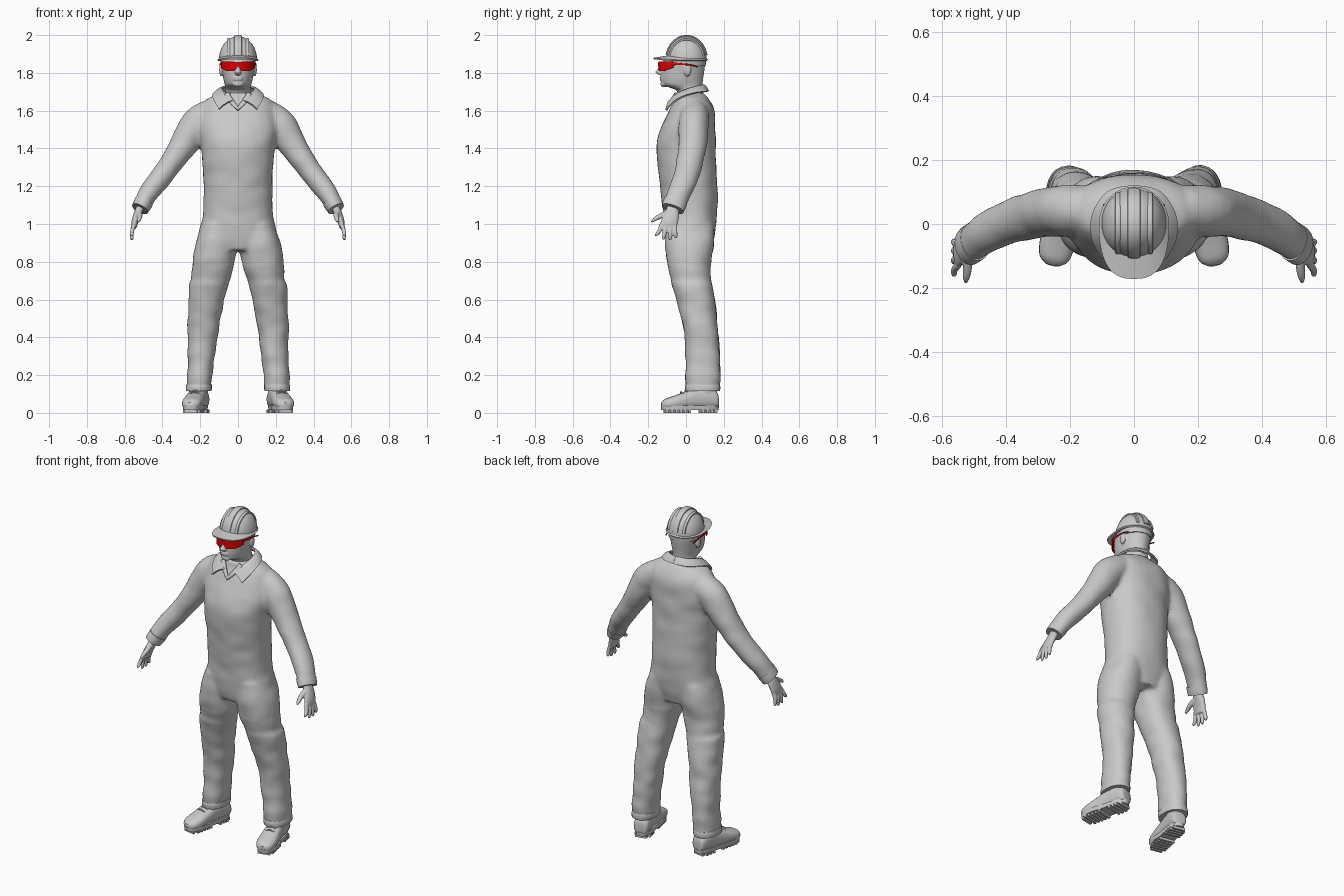
import bpy, bmesh, math
from mathutils import Vector, Matrix, noise

if "Cube" in bpy.data.objects:
    bpy.data.objects.remove(bpy.data.objects["Cube"], do_unlink=True)

X, Y, Z = Vector((1, 0, 0)), Vector((0, 1, 0)), Vector((0, 0, 1))
SIDES = (("left", 1), ("right", -1))


def material(name, colour):
    mat = bpy.data.materials.new(name)
    mat.use_nodes = True
    mat.diffuse_color = (*colour, 1)
    mat.node_tree.nodes["Principled BSDF"].inputs["Base Color"].default_value = (*colour, 1)
    return mat


GREY = material("plain grey", (.588, .588, .588))
RED = material("red", (.75, 0, 0))


def spline(points, steps=4):
    """Catmull-Rom through tuples of any length."""
    pts = [points[0], *points, points[-1]]
    out = []
    for i in range(len(points) - 1):
        for k in range(steps):
            t = k / steps
            out.append([.5 * (2 * b + (c - a) * t + (2 * a - 5 * b + 4 * c - d) * t * t
                              + (3 * b - a - 3 * c + d) * t ** 3)
                        for a, b, c, d in zip(*pts[i:i + 4])])
    return out + [list(points[-1])]


def loft(bm, rings, axes=None, ref=Y, n=24, power=2, steps=4):
    """Closed skin over rings (x, y, z, radius_u, radius_v); axes fixes the ring plane."""
    rings = spline(rings, steps)
    loops = []
    for i, (x, y, z, a, b) in enumerate(rings):
        if axes:
            u, v = axes
        else:
            nxt, prv = rings[min(i + 1, len(rings) - 1)], rings[max(i - 1, 0)]
            t = (Vector(nxt[:3]) - Vector(prv[:3])).normalized()
            v = (ref - t * ref.dot(t)).normalized()
            u = v.cross(t)
        loop = []
        for k in range(n):
            c, s = math.cos(math.tau * k / n), math.sin(math.tau * k / n)
            p, q = (math.copysign(abs(w) ** (2 / power), w) for w in (c, s))
            loop.append(bm.verts.new(Vector((x, y, z)) + u * a * p + v * b * q))
        loops.append(loop)
    for lo, hi in zip(loops, loops[1:]):
        for k in range(n):
            bm.faces.new((lo[k], lo[(k + 1) % n], hi[(k + 1) % n], hi[k]))
    bm.faces.new(loops[0][::-1])
    bm.faces.new(loops[-1])


def sheet(bm, rows):
    grid = [[bm.verts.new(p) for p in row] for row in rows]
    for lo, hi in zip(grid, grid[1:]):
        for k in range(len(lo) - 1):
            bm.faces.new((lo[k], lo[k + 1], hi[k + 1], hi[k]))


def ball(bm, place, size):
    bmesh.ops.create_uvsphere(bm, u_segments=16, v_segments=10, radius=1,
                              matrix=Matrix.Translation(place) @ Matrix.Diagonal((*size, 1)))


def box(bm, place, size):
    bmesh.ops.create_cube(bm, size=1, matrix=Matrix.Translation(place) @ Matrix.Diagonal((*size, 1)))


def mirrored(rings, s):
    return [(r[0] * s, *r[1:]) for r in rings]


def finish(name, bm, mat=GREY, voxel=0, thick=0, smooth=4, angle=40):
    bmesh.ops.recalc_face_normals(bm, faces=bm.faces)
    mesh = bpy.data.meshes.new(name)
    bm.to_mesh(mesh)
    bm.free()
    mesh.materials.append(mat)
    ob = bpy.data.objects.new(name, mesh)
    bpy.context.collection.objects.link(ob)
    for other in bpy.context.selected_objects:
        other.select_set(False)
    ob.select_set(True)
    bpy.context.view_layer.objects.active = ob
    if voxel:
        mod = ob.modifiers.new("blend", "REMESH")
        mod.mode, mod.voxel_size = "VOXEL", voxel
        mod = ob.modifiers.new("relax", "SMOOTH")
        mod.iterations = smooth
    if thick:
        mod = ob.modifiers.new("thickness", "SOLIDIFY")
        mod.thickness, mod.offset = thick, 0
    for mod in list(ob.modifiers):
        bpy.ops.object.modifier_apply(modifier=mod.name)
    bpy.ops.object.shade_smooth_by_angle(angle=math.radians(angle))
    return ob


# Coverall: torso, sleeves and trouser legs blended into one skin
bm = bmesh.new()
torso = [(.02, .86, .16, .115), (.02, .95, .205, .135), (.022, 1.05, .187, .142), (.015, 1.2, .182, .152),
         (0, 1.4, .195, .157), (.01, 1.5, .21, .145), (.03, 1.6, .2, .122), (.03, 1.66, .17, .092),
         (.018, 1.695, .09, .075)]
loft(bm, [(0, *r) for r in torso], (X, Y), n=32, power=2.2)
arm = [(.14, .045, 1.585, .08, .075), (.215, .042, 1.53, .088, .08), (.275, .036, 1.44, .077, .077),
       (.327, .025, 1.36, .066, .073), (.395, .005, 1.265, .059, .068), (.465, -.03, 1.175, .054, .064),
       (.515, -.068, 1.09, .045, .059)]
leg = [(.1, .02, 1, .09, .125), (.115, .02, .9, .11, .13), (.13, .015, .8, .112, .117),
       (.147, .028, .7, .1, .104), (.155, .03, .685, .105, .106), (.167, .05, .6, .094, .102),
       (.187, .083, .4, .079, .09), (.203, .09, .2, .067, .092), (.208, .088, .115, .065, .09)]
for _, s in SIDES:
    loft(bm, mirrored(arm, s))
    loft(bm, mirrored(leg, s), (X, Y), power=2.2)
coverall = finish("coverall", bm, voxel=.012, smooth=4)

# Soft cloth folds, stronger on the trousers
bm = bmesh.new()
bm.from_mesh(coverall.data)
for v in bm.verts:
    fold = noise.noise(Vector((v.co.x * 9, v.co.y * 9, v.co.z * 13)))
    v.co += v.normal * fold * (.007 if v.co.z < .8 else .004)
bm.to_mesh(coverall.data)
bm.free()

# Sleeve cuffs, trouser hems and hands
for side, s in SIDES:
    bm = bmesh.new()
    loft(bm, mirrored([(.497, -.055, 1.12, .05, .063), (.508, -.063, 1.1, .049, .063),
                       (.519, -.071, 1.08, .046, .061)], s))
    finish(side + "_cuff", bm)
    bm = bmesh.new()
    loft(bm, mirrored([(.206, .088, .15, .067, .091), (.207, .088, .135, .069, .094),
                       (.208, .088, .115, .068, .092)], s), (X, Y), power=2.2)
    finish(side + "_hem", bm)

    bm = bmesh.new()
    loft(bm, mirrored([(.51, -.067, 1.1, .023, .03), (.532, -.075, 1.05, .021, .039),
                       (.546, -.088, 1.01, .018, .045), (.551, -.093, .98, .014, .044)], s))
    for root, tip, low in ((-.128, -.158, .937), (-.106, -.118, .917), (-.083, -.084, .915), (-.06, -.054, .925)):
        loft(bm, mirrored([(.549, root, 1, .011, .012), (.561, (root + tip) / 2, .96, .011, .0115),
                           (.562, tip, low + .006, .009, .009), (.561, tip, low, .004, .004)], s), n=10)
    loft(bm, mirrored([(.525, -.085, 1.065, .015, .018), (.52, -.13, 1.045, .014, .015),
                       (.524, -.165, 1.025, .011, .012), (.526, -.183, 1.01, .005, .005)], s), ref=X, n=10)
    finish(side + "_hand", bm, voxel=.0045, smooth=2)

# Work boots with laces and lugged soles
for side, s in SIDES:
    place = Matrix.Diagonal((s, 1, 1, 1)) @ Matrix.Translation((.195, .15, 0)) @ Matrix.Rotation(.21, 4, "Z")
    bm = bmesh.new()
    upper = [(.02, .055, .022, .025), (.01, .068, .042, .044), (-.04, .08, .047, .06), (-.1, .078, .048, .058),
             (-.16, .066, .052, .046), (-.22, .054, .055, .036), (-.265, .047, .045, .027), (-.285, .042, .02, .014)]
    loft(bm, [(0, *r) for r in upper], (X, Z), power=2.4)
    loft(bm, [(0, -.05, .08, .046, .058), (0, -.05, .18, .046, .055)], (X, Y))
    bm.transform(place)
    finish(side + "_boot", bm)

    bm = bmesh.new()
    loft(bm, [(0, -.132, .014, .049, .153), (0, -.132, .038, .051, .156)], (X, Y), n=40, power=2.8, steps=1)
    for v in bm.verts:
        v.co.x *= 1.12 if v.co.y < -.14 else .96
    for i in range(12):
        y = -.262 + i * .024
        if not -.12 < y < -.075:
            box(bm, (0, y, .009), (.07 if i in (0, 11) else .094, .014, .018))
    bm.transform(place)
    finish(side + "_sole", bm, angle=30)

    bm = bmesh.new()
    for i in range(4):
        y, z = -.1 - i * .024, .137 - i * .0085
        loft(bm, [(-.034, y, z - .017, .004, .004), (0, y - .008, z, .004, .004),
                  (.034, y, z - .017, .004, .004)], n=8)
    bm.transform(place)
    finish(side + "_laces", bm)

# Head, with neck, nose, lips, chin and ears blended in
bm = bmesh.new()
skull = [(.03, 1.62, .066, .066), (.022, 1.7, .066, .068), (.002, 1.722, .066, .088), (-.018, 1.738, .07, .106),
         (-.021, 1.77, .078, .112), (-.018, 1.81, .084, .115), (-.013, 1.85, .09, .114), (-.002, 1.89, .088, .098),
         (0, 1.94, .07, .08)]
loft(bm, [(0, *r) for r in skull], (X, Y), n=32)
loft(bm, [(0, -.122, 1.85, .01, .012), (0, -.134, 1.82, .013, .017), (0, -.141, 1.803, .018, .022),
          (0, -.132, 1.79, .014, .012)], (X, Y), n=12)
ball(bm, (0, -.116, 1.742), (.03, .02, .018))
for z in (1.764, 1.775):
    ball(bm, (0, -.128, z), (.026, .012, .0065))
for _, s in SIDES:
    ball(bm, (s * .088, .008, 1.815), (.012, .02, .034))
finish("head", bm, voxel=.005, smooth=2)

# Hard hat: shell, raised ribs, brim and inner headband
bm = bmesh.new()
loft(bm, [(0, .003, 1.868 + .126 * math.sin(a), .101 * math.cos(a), .107 * math.cos(a))
          for a in (math.radians(d) for d in range(0, 90, 8))], (X, Y), n=40, power=2.1, steps=2)
finish("helmet_shell", bm)
bm = bmesh.new()
for x, wide in ((0, .02), (.05, .009), (-.05, .009)):
    fall = math.sqrt(1 - (x / .101) ** 2)
    loft(bm, [(x, .003 + .107 * fall * math.cos(a), 1.868 + .127 * fall * math.sin(a), .006, wide)
              for a in (math.radians(d) for d in range(12, 170, 12))], ref=X, n=12, power=3, steps=2)
finish("helmet_ribs", bm)
bm = bmesh.new()
rows = []
for i in range(49):
    c, q = math.cos(math.tau * i / 48), math.sin(math.tau * i / 48)
    front = max(0, -q)
    x = math.copysign(abs(c) ** .75, c) * .107 if q < 0 else c * .107
    y = -.171 * front ** .8 if q < 0 else .113 * q
    inner = Vector((.096 * c, .003 + .102 * q, 1.876 + .012 * front))
    outer = Vector((x, y, 1.866 + .01 * front * front))
    rows.append([inner.lerp(outer, k / 3) for k in range(4)])
sheet(bm, rows)
bmesh.ops.remove_doubles(bm, verts=bm.verts, dist=.0005)
finish("helmet_brim", bm, thick=.008)
bm = bmesh.new()
loft(bm, [(0, .006, 1.837, .09, .098), (0, .006, 1.872, .094, .101)], (X, Y), n=32, steps=1)
finish("helmet_headband", bm)

# Safety glasses: wrapped lens with a nose notch, and two temples
bm = bmesh.new()
rows = []
for i in range(41):
    t = i / 20 - 1
    a = t * math.radians(66)
    low = 1.811 + .024 * max(0, 1 - abs(t) / .2) + .016 * max(0, abs(t) - .6) / .4
    top = 1.859 - .004 * max(0, 1 - abs(t) / .2)
    rows.append([(.095 * math.sin(a), -.015 - .129 * math.cos(a), low + (top - low) * k / 3) for k in range(4)])
sheet(bm, rows)
finish("glasses_lens", bm, RED, thick=.006)
for side, s in SIDES:
    bm = bmesh.new()
    loft(bm, mirrored([(.087, -.072, 1.848, .003, .008), (.094, -.02, 1.846, .003, .005),
                       (.096, .025, 1.842, .003, .004), (.093, .062, 1.832, .003, .004)], s), ref=Z, n=8)
    finish(side + "_temple", bm, RED)

# Open collar with pointed tips, and the crossed neckline below it
neck_edge = [(0, .092, 1.735), (.06, .07, 1.73), (.085, .02, 1.716), (.07, -.045, 1.69), (.03, -.088, 1.652)]
fall_edge = [(0, .118, 1.702), (.08, .1, 1.7), (.128, .03, 1.69), (.13, -.045, 1.66), (.1, -.105, 1.607)]
for side, s in SIDES:
    bm = bmesh.new()
    rows = [[Vector(a).lerp(Vector(b), k / 3) + Z * .008 * math.sin(math.pi * k / 3) for k in range(4)]
            for a, b in zip(spline(mirrored(neck_edge, s)), spline(mirrored(fall_edge, s)))]
    sheet(bm, rows)
    finish(side + "_collar", bm, thick=.009)
    bm = bmesh.new()
    loft(bm, mirrored([(.06, -.055, 1.69, .008, .014), (.035, -.08, 1.65, .008, .014),
                       (-.004, -.103, 1.605, .006, .008)], s), ref=X, n=10)
    finish(side + "_neckline", bm)
